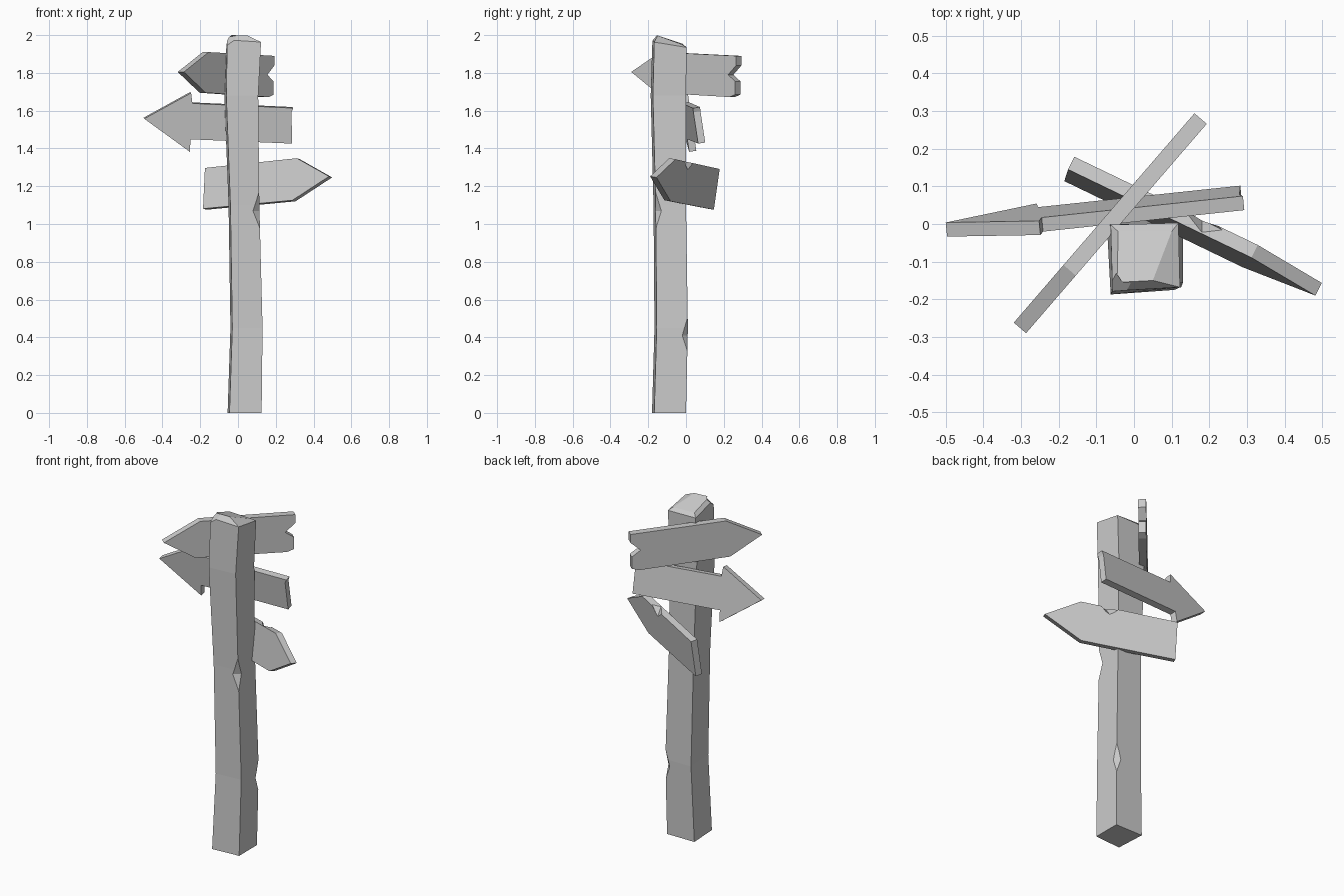
import bpy, bmesh, math
from mathutils import Vector, Matrix

cube = bpy.data.objects.get("Cube")
if cube:
    bpy.data.objects.remove(cube, do_unlink=True)

grey = bpy.data.materials.new("weathered_grey")
grey.use_nodes = True
grey.diffuse_color = (0.6, 0.6, 0.6, 1)
bsdf = next(n for n in grey.node_tree.nodes if n.type == 'BSDF_PRINCIPLED')
bsdf.inputs["Base Color"].default_value = (0.6, 0.6, 0.6, 1)


def make_object(name, bm):
    bmesh.ops.recalc_face_normals(bm, faces=bm.faces)
    mesh = bpy.data.meshes.new(name)
    bm.to_mesh(mesh)
    bm.free()
    mesh.materials.append(grey)
    obj = bpy.data.objects.new(name, mesh)
    bpy.context.collection.objects.link(obj)
    return obj


def chip(obj, points):
    """Knock a faceted chip out of an edge, shaped by the hull of the points."""
    bm = bmesh.new()
    for p in points:
        bm.verts.new(p)
    bmesh.ops.convex_hull(bm, input=bm.verts)
    cutter = make_object("chip_cutter", bm)
    cutter.hide_render = True
    mod = obj.modifiers.new("chip", 'BOOLEAN')
    mod.operation = 'DIFFERENCE'
    mod.solver = 'EXACT'
    mod.object = cutter
    bpy.context.view_layer.objects.active = obj
    bpy.ops.object.modifier_apply(modifier=mod.name)
    bpy.data.objects.remove(cutter, do_unlink=True)


def make_sign(name, outline, base_z, origin, yaw, lean, thickness=0.038):
    """Flat board: outline of (along, height), turned by yaw and leaned."""
    bm = bmesh.new()
    front = [bm.verts.new((u, -thickness / 2, z - base_z)) for u, z in outline]
    face = bm.faces.new(front)
    ext = bmesh.ops.extrude_face_region(bm, geom=[face])
    back = [v for v in ext["geom"] if isinstance(v, bmesh.types.BMVert)]
    bmesh.ops.translate(bm, verts=back, vec=(0, thickness, 0))
    place = (Matrix.Translation((*origin, base_z))
             @ Matrix.Rotation(math.radians(yaw), 4, 'Z')
             @ Matrix.Rotation(math.radians(lean), 4, 'X'))
    bm.transform(place)
    return make_object(name, bm)


# Crooked square post: left, right, front, back, height
sections = [
    (-0.055, 0.125, -0.18, 0.0, 0.0),
    (-0.04, 0.13, -0.167, 0.01, 0.45),
    (-0.05, 0.113, -0.172, 0.0, 1.1),
    (-0.072, 0.107, -0.187, 0.0, 1.68),
]
bm = bmesh.new()
rings = []
for l, r, f, b, z in sections:
    corners = [(l + 0.01, f, z), (r, f + 0.012, z), (r, b, z), (l, b, z)]
    rings.append([bm.verts.new(c) for c in corners])
# Sloping rim and worn, raised top
rim = [(-0.057, -0.178, 1.975), (0.122, -0.168, 1.963),
       (0.118, 0.003, 1.935), (-0.062, -0.002, 1.935)]
crown = [(-0.045, -0.155, 2.0), (0.05, -0.15, 1.998),
         (0.1, -0.02, 1.95), (-0.042, -0.02, 1.955)]
rings += [[bm.verts.new(c) for c in ring] for ring in (rim, crown)]
bm.faces.new(rings[0])
for low, high in zip(rings, rings[1:]):
    for i in range(4):
        j = (i + 1) % 4
        bm.faces.new((low[i], low[j], high[j], high[i]))
bm.faces.new(rings[-1])
post = make_object("post", bm)

# Split corner at the top and two chips along the post edges
chip(post, [(-0.061, -0.19, 1.935), (0.03, -0.182, 2.0),
            (-0.062, -0.12, 1.99), (-0.09, -0.22, 2.04)])
chip(post, [(0.118, -0.168, 1.21), (0.12, -0.168, 0.94), (0.06, -0.18, 1.07),
            (0.125, -0.12, 1.07), (0.18, -0.23, 1.07)])
chip(post, [(0.132, 0.01, 0.52), (0.132, 0.01, 0.31), (0.09, 0.02, 0.41),
            (0.14, -0.03, 0.41), (0.19, 0.07, 0.41)])

# Top sign: pointed board with a notched tail
make_sign("upper_sign", [
    (-0.367, 1.805), (-0.19, 1.695), (0.32, 1.672), (0.36, 1.685),
    (0.36, 1.755), (0.31, 1.79), (0.367, 1.84), (0.367, 1.89),
    (-0.165, 1.91)], 1.8, (-0.063, 0.002), 49.2, 0, 0.043)

# Middle sign: barbed arrow
make_sign("middle_sign", [
    (-0.4, 1.56), (-0.155, 1.383), (-0.152, 1.45), (0.388, 1.427),
    (0.383, 1.595), (0.392, 1.617), (-0.145, 1.642), (-0.153, 1.698)],
    1.56, (-0.1, 0.025), 5.7, 8.5)

# Lower sign: pointed board facing the other way, chipped on its upper edge
lower = make_sign("lower_sign", [
    (-0.3, 1.077), (0.225, 1.122), (0.432, 1.25), (0.235, 1.347),
    (-0.305, 1.295)], 1.2, (0.1, 0.013), -26.5, -8.5)
chip(lower, [(0.12, 0.043, 1.335), (0.25, -0.024, 1.348), (0.18, -0.03, 1.345),
             (0.18, 0.012, 1.285), (0.2, 0.06, 1.38)])
